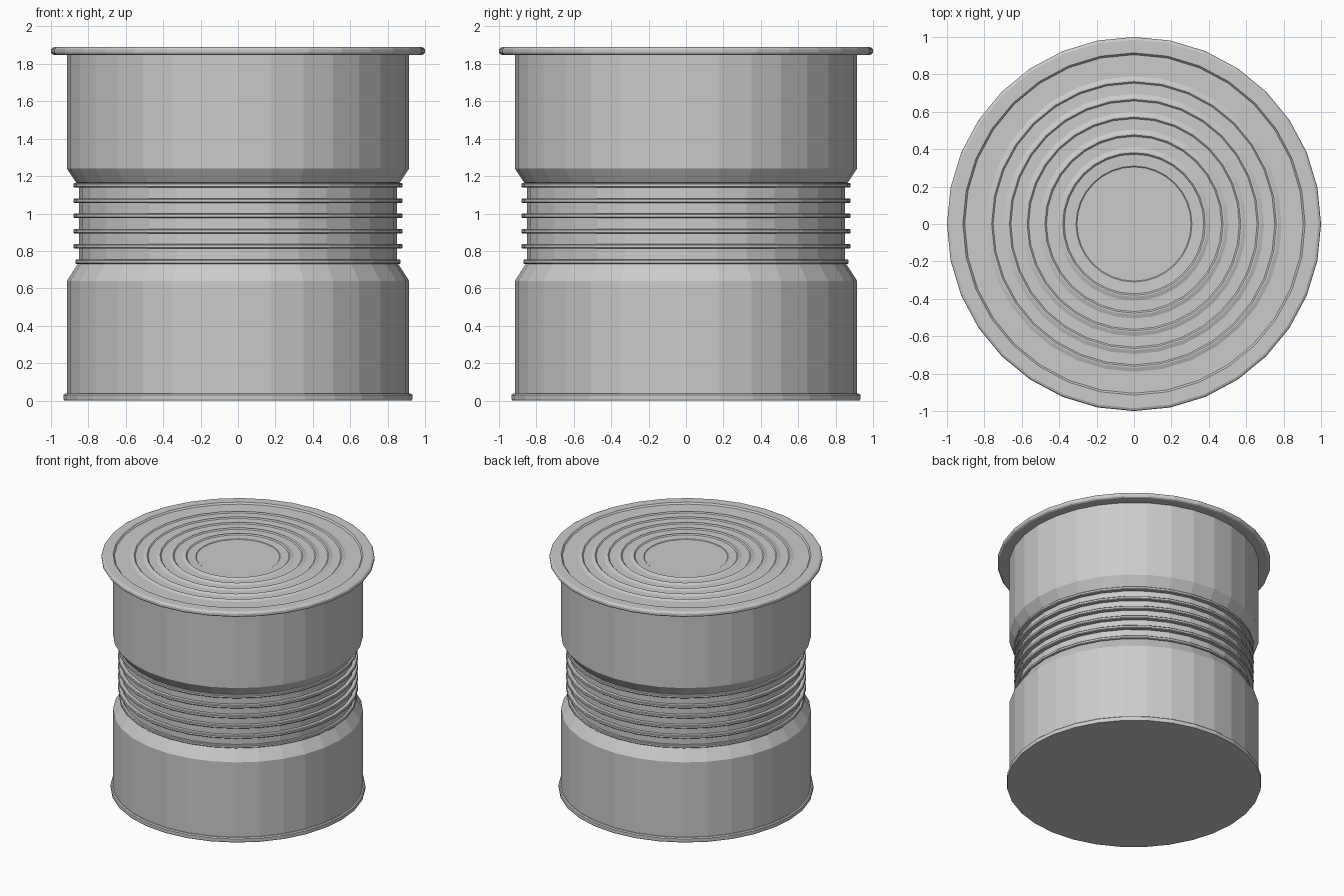
import bpy, bmesh, math

if "Cube" in bpy.data.objects:
    bpy.data.objects.remove(bpy.data.objects["Cube"])

SIDES = 32


def lathe(name, profile, closed=False):
    """Spin (radius, z) points around z; a radius of 0 becomes a pole."""
    bm = bmesh.new()
    rows = []
    for r, z in profile:
        if r == 0:
            rows.append([bm.verts.new((0, 0, z))] * SIDES)
        else:
            rows.append([bm.verts.new((r * math.cos(2 * math.pi * i / SIDES),
                                       r * math.sin(2 * math.pi * i / SIDES), z))
                         for i in range(SIDES)])
    pairs = list(zip(rows, rows[1:]))
    if closed:
        pairs.append((rows[-1], rows[0]))
    for a, b in pairs:
        for i in range(SIDES):
            j = (i + 1) % SIDES
            bm.faces.new(list(dict.fromkeys((a[i], a[j], b[j], b[i]))))
    bmesh.ops.recalc_face_normals(bm, faces=bm.faces)
    mesh = bpy.data.meshes.new(name)
    bm.to_mesh(mesh)
    bm.free()
    obj = bpy.data.objects.new(name, mesh)
    bpy.context.collection.objects.link(obj)
    return obj


# Can: foot lip, lower drum, pinched waist with ribs, upper drum, rim and lid
profile = [(0, 0), (0.93, 0), (0.933, 0.008), (0.933, 0.03), (0.925, 0.037),
           (0.915, 0.037), (0.915, 0.64), (0.855, 0.733)]

# Six ribs around the waist
for k in range(6):
    z = 0.743 + k * 0.0815
    r = 0.87 if k == 0 else 0.88
    profile += [(0.85, z - 0.012), (r - 0.005, z - 0.012), (r, z - 0.007),
                (r, z + 0.007), (r - 0.005, z + 0.012), (0.85, z + 0.012)]

# Upper drum and flared rim
profile += [(0.865, 1.165), (0.915, 1.24), (0.915, 1.848), (0.985, 1.848),
            (0.995, 1.853), (1.0, 1.862), (1.0, 1.876), (0.995, 1.885),
            (0.985, 1.89), (0.915, 1.89), (0.905, 1.878)]

# Concentric pressed ridges in the lid
for k in range(5):
    r = 0.765 - k * 0.095
    profile += [(r + 0.025, 1.878), (r + 0.004, 1.886), (r - 0.004, 1.886),
                (r - 0.012, 1.878)]
profile += [(0.31, 1.876), (0.305, 1.872), (0, 1.872)]

lathe("ribbed_can", profile)
